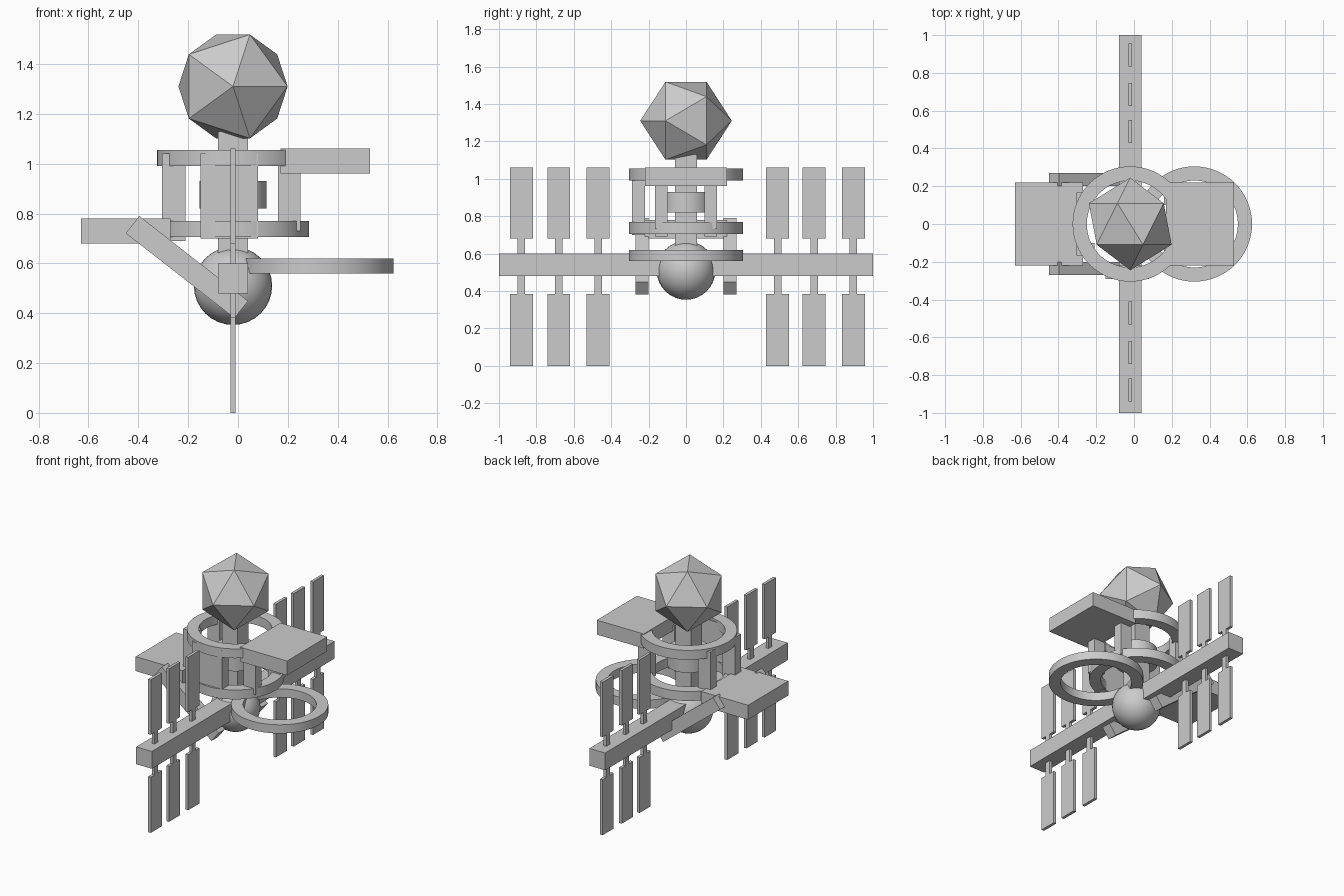
import bpy, bmesh, math

if "Cube" in bpy.data.objects:
    bpy.data.objects.remove(bpy.data.objects["Cube"])

CX = -0.02  # station axis in x


def finish(bm, name, smooth=False):
    bmesh.ops.recalc_face_normals(bm, faces=bm.faces)
    me = bpy.data.meshes.new(name)
    bm.to_mesh(me)
    bm.free()
    ob = bpy.data.objects.new(name, me)
    bpy.context.collection.objects.link(ob)
    if smooth:
        bpy.ops.object.select_all(action='DESELECT')
        ob.select_set(True)
        bpy.context.view_layer.objects.active = ob
        bpy.ops.object.shade_smooth_by_angle(angle=math.radians(30))
    return ob


def box(name, x, y, z):
    """Box from (min, max) pairs."""
    bm = bmesh.new()
    bmesh.ops.create_cube(bm, size=1)
    for v in bm.verts:
        v.co = [(a + b) / 2 + c * (b - a) for (a, b), c in zip((x, y, z), v.co)]
    return finish(bm, name)


def ring(name, cx, z0, z1, r_out=0.305, r_in=0.23, n=64):
    """Flat band ring with a rectangular section."""
    bm = bmesh.new()
    section = ((r_out, z0), (r_out, z1), (r_in, z1), (r_in, z0))
    loops = []
    for i in range(n):
        a = 2 * math.pi * i / n
        loops.append([bm.verts.new((cx + r * math.cos(a), r * math.sin(a), z)) for r, z in section])
    for i in range(n):
        p, q = loops[i], loops[(i + 1) % n]
        for k in range(4):
            m = (k + 1) % 4
            bm.faces.new((p[k], q[k], q[m], p[m]))
    return finish(bm, name, True)


# Main truss and core column
box("main_truss", (-0.08, 0.04), (-1, 1), (0.48, 0.60))
box("core_column", (-0.08, 0.04), (-0.06, 0.06), (0.58, 1.13))

# Round lower module
bm = bmesh.new()
bmesh.ops.create_uvsphere(bm, u_segments=32, v_segments=16, radius=0.157)
sphere = finish(bm, "lower_sphere", True)
sphere.location = (CX, 0, 0.51)

# Faceted dome on top, one corner facing the front
bm = bmesh.new()
bmesh.ops.create_icosphere(bm, subdivisions=1, radius=0.245)
dome = finish(bm, "top_icosahedron")
dome.location = (CX, 0, 1.31)
dome.rotation_euler = (math.radians(90), 0, 0)

# Hub drum on the column
bm = bmesh.new()
bmesh.ops.create_cone(bm, cap_ends=True, segments=48, radius1=0.135, radius2=0.135, depth=0.11)
drum = finish(bm, "hub_drum", True)
drum.location = (CX, 0, 0.875)

# Rings
ring("upper_ring", CX, 0.99, 1.055)
ring("middle_ring", CX, 0.705, 0.77)
ring("docking_ring", 0.32, 0.56, 0.62)

# Flat side modules
box("upper_module", (0.17, 0.53), (-0.22, 0.22), (0.96, 1.06))
box("lower_module", (-0.63, -0.27), (-0.22, 0.22), (0.68, 0.78))

# Uprights between the rings
box("front_plate", (-0.15, 0.08), (-0.29, -0.22), (0.70, 1.04))
for s in (-1, 1):
    y = (s * 0.133 - 0.033, s * 0.133 + 0.033)
    box("right_upright", (0.16, 0.25), y, (0.73, 1.0))
    box("left_upright", (-0.305, -0.21), y, (0.69, 1.04))

# Diagonal support arms
for s in (-1, 1):
    arm = box("support_arm", (-0.277, 0.277), (-0.035, 0.035), (-0.044, 0.044))
    arm.location = (-0.205, s * 0.235, 0.585)
    arm.rotation_euler = (0, math.radians(38), 0)

# Solar panels with their stems, above and below the truss
for y in (-0.88, -0.68, -0.47, 0.49, 0.685, 0.895):
    for name, p, st in (("upper", (0.68, 1.06), (0.59, 0.69)),
                        ("lower", (0.0, 0.385), (0.375, 0.49))):
        box(name + "_solar_panel", (-0.03, -0.01), (y - 0.061, y + 0.061), p)
        box(name + "_panel_stem", (-0.03, -0.01), (y - 0.02, y + 0.02), st)
